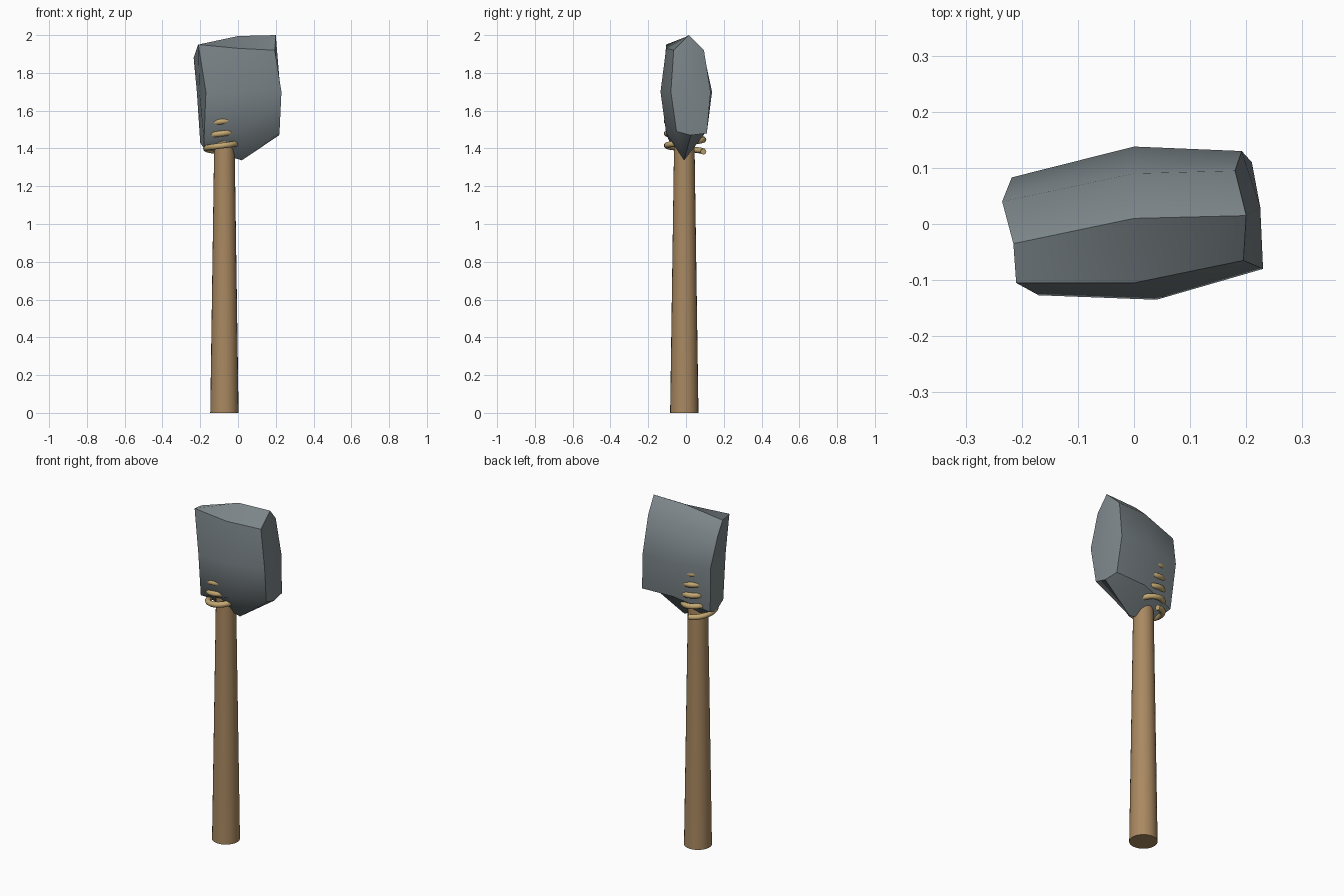
import bpy, bmesh, math

if "Cube" in bpy.data.objects:
    bpy.data.objects.remove(bpy.data.objects["Cube"])


def finish(ob, color, angle=30):
    mat = bpy.data.materials.new(ob.name + "_colour")
    mat.diffuse_color = (*color, 1)
    mat.use_nodes = True
    mat.node_tree.nodes["Principled BSDF"].inputs["Base Color"].default_value = mat.diffuse_color
    ob.data.materials.append(mat)
    if ob.type == 'MESH':
        bpy.ops.object.select_all(action='DESELECT')
        ob.select_set(True)
        bpy.context.view_layer.objects.active = ob
        bpy.ops.object.shade_smooth_by_angle(angle=math.radians(angle))


# Stone head: three eight-point sections along x, ordered from front-low corner
# up the front, over the top ridge, down the back to the bottom ridge
left = [(-.18, -.09, 1.44), (-.17, -.127, 1.70), (-.21, -.105, 1.95), (-.215, -.035, 1.94),
        (-.235, .04, 1.88), (-.218, .083, 1.70), (-.20, .06, 1.43), (-.18, -.02, 1.40)]
middle = [(.02, -.105, 1.48), (.04, -.135, 1.70), (0, -.105, 1.93), (0, .01, 1.995),
          (0, .09, 1.92), (0, .138, 1.70), (.01, .10, 1.48), (.02, -.01, 1.337)]
right = [(.22, -.05, 1.49), (.23, -.08, 1.70), (.195, -.065, 1.92), (.20, .015, 2.0),
         (.18, .095, 1.92), (.192, .13, 1.70), (.21, .11, 1.48), (.218, .025, 1.47)]

bm = bmesh.new()
rings = [[bm.verts.new(p) for p in sec] for sec in (left, middle, right)]
for a, b in zip(rings, rings[1:]):
    for i in range(8):
        j = (i + 1) % 8
        bm.faces.new((a[i], a[j], b[j], b[i]))
for ring, centre in ((rings[0], (-.205, -.02, 1.70)), (rings[2], (.225, .03, 1.70))):
    c = bm.verts.new(centre)
    for i in range(0, 8, 2):
        bm.faces.new((c, ring[i - 1], ring[i], ring[i + 1]))
bmesh.ops.recalc_face_normals(bm, faces=bm.faces)
mesh = bpy.data.meshes.new("stone_head")
bm.to_mesh(mesh)
bm.free()
head = bpy.data.objects.new("stone_head", mesh)
bpy.context.collection.objects.link(head)
finish(head, (.20, .235, .25), 40)

# Tapered wooden handle, its top end sunk into the stone
bpy.ops.mesh.primitive_cone_add(vertices=24, radius1=.075, radius2=.053, depth=1.5,
                                location=(-.072, -.009, .75))
handle = bpy.context.object
handle.name = "handle"
finish(handle, (.40, .25, .12))

# Rope lashing: a rising coil around the handle, partly buried in the stone
turns, steps, pitch = 4.5, 24, .064
count = int(turns * steps) + 1
curve = bpy.data.curves.new("rope_coil", 'CURVE')
curve.dimensions = '3D'
curve.bevel_depth = .016
curve.bevel_resolution = 2
curve.use_fill_caps = True
spline = curve.splines.new('POLY')
spline.points.add(count - 1)
for i, p in enumerate(spline.points):
    a = math.pi / 2 + 2 * math.pi * i / steps
    p.co = (-.085 + .084 * math.cos(a), -.005 + .097 * math.sin(a),
            1.383 + pitch * i / steps, 1)
    p.radius = 1
spline.use_smooth = True
rope = bpy.data.objects.new("rope_coil", curve)
bpy.context.collection.objects.link(rope)
finish(rope, (.55, .39, .17))
